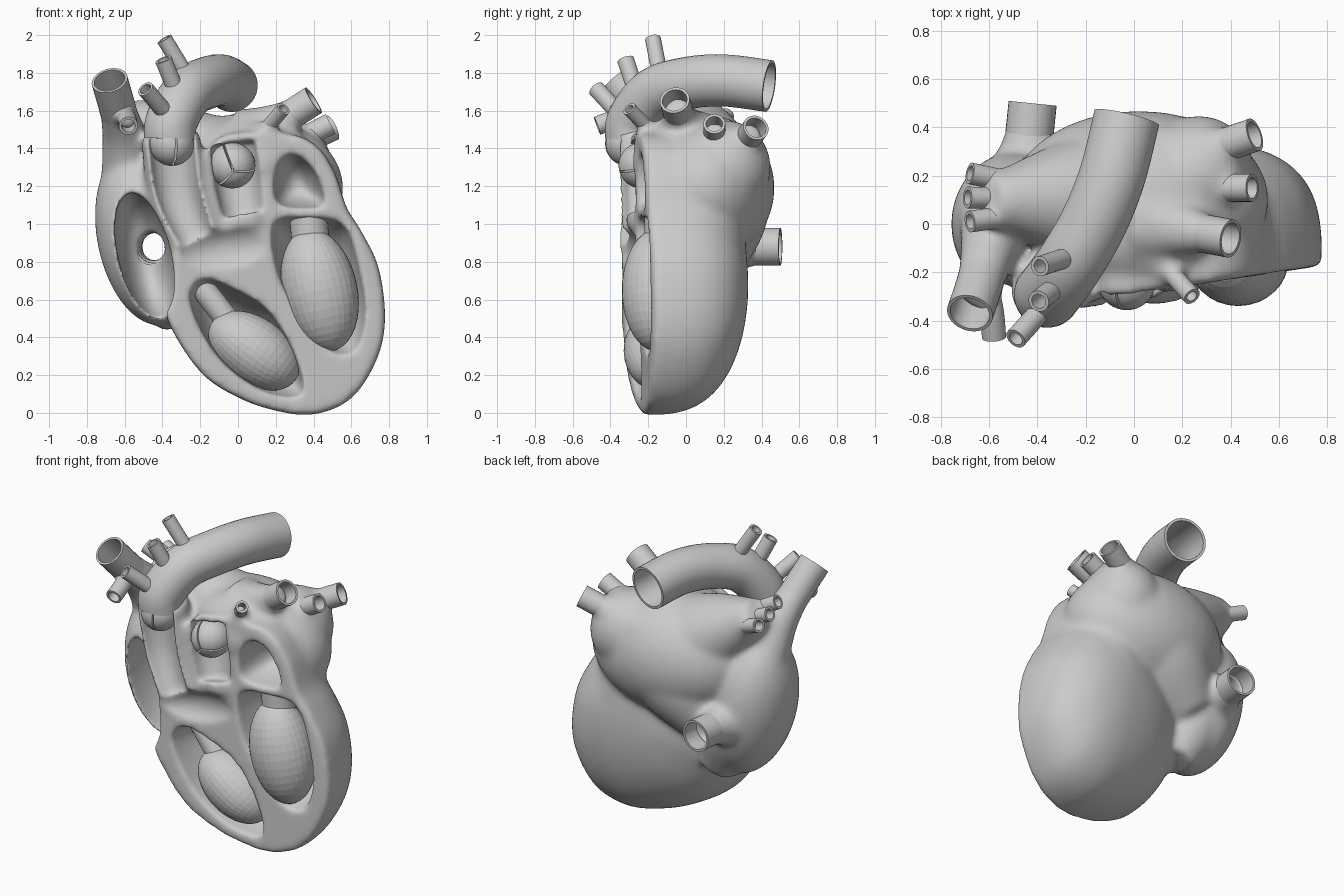
import bpy, bmesh, math
from mathutils import Vector, Quaternion

if "Cube" in bpy.data.objects:
    bpy.data.objects.remove(bpy.data.objects["Cube"])

def spline(pts, n, closed=False):
    """Catmull-Rom resampling, n steps per span."""
    p = [Vector(q) for q in pts]
    m, out = len(p), []
    for i in range(m if closed else m - 1):
        if closed:
            a, b, c, d = (p[(i + k) % m] for k in (-1, 0, 1, 2))
        else:
            a, b, c, d = p[max(i - 1, 0)], p[i], p[i + 1], p[min(i + 2, m - 1)]
        for k in range(n):
            t = k / n
            out.append(0.5 * (2 * b + (c - a) * t + (2 * a - 5 * b + 4 * c - d) * t ** 2
                              + (3 * b - a - 3 * c + d) * t ** 3))
    return out if closed else out + [p[-1]]

def add(name, bm):
    bmesh.ops.recalc_face_normals(bm, faces=bm.faces)
    me = bpy.data.meshes.new(name)
    bm.to_mesh(me)
    bm.free()
    ob = bpy.data.objects.new(name, me)
    bpy.context.collection.objects.link(ob)
    return ob

def loft(name, rings, loop=False):
    bm = bmesh.new()
    vs = [[bm.verts.new(v) for v in r] for r in rings]
    n = len(vs[0])
    for a, b in zip(vs, vs[1:] + vs[:1] if loop else vs[1:]):
        for i in range(n):
            bm.faces.new((a[i], a[(i + 1) % n], b[(i + 1) % n], b[i]))
    if not loop:
        bm.faces.new(vs[0])
        bm.faces.new(vs[-1])
    return add(name, bm)

def rings_along(path, radii, seg=32):
    q, old, out = None, None, []
    for i, c in enumerate(path):
        t = (path[min(i + 1, len(path) - 1)] - path[max(i - 1, 0)]).normalized()
        q = t.to_track_quat('Z', 'Y') if q is None else old.rotation_difference(t) @ q
        old = t
        out.append([c + q @ Vector((radii[i] * math.cos(a), radii[i] * math.sin(a), 0))
                    for a in (2 * math.pi * k / seg for k in range(seg))])
    return out

def solid_tube(name, pts, radii):
    path = spline(pts, 6)
    rr = [v.x for v in spline([(r, 0, 0) for r in radii], 6)]
    return loft(name, rings_along(path, rr))

def ellipsoid(name, c, r, tilt=0, u=32, v=20):
    bm = bmesh.new()
    bmesh.ops.create_uvsphere(bm, u_segments=u, v_segments=v, radius=1)
    q = Quaternion((0, 1, 0), tilt)
    for w in bm.verts:
        w.co = Vector(c) + q @ Vector((w.co.x * r[0], w.co.y * r[1], w.co.z * r[2]))
    return add(name, bm)

def pillow(name, outline, centre, y0, slope, depth):
    """Flat-fronted dome over an outline in the front plane."""
    edge = spline([(x, 0, z) for x, z in outline], 6, True)
    c, rings = Vector((centre[0], 0, centre[1])), []
    for k in range(19):
        t = math.pi / 2 * k / 18.3
        ring = [c + (p - c) * math.cos(t) for p in edge]
        rings.append([Vector((p.x, y0 + slope * p.x + depth * math.sin(t) ** .66, p.z)) for p in ring])
    return loft(name, rings)

def bake(ob):
    dg = bpy.context.evaluated_depsgraph_get()
    me = bpy.data.meshes.new_from_object(ob.evaluated_get(dg))
    ob.modifiers.clear()
    ob.data = me

def remesh(ob, size, passes):
    m = ob.modifiers.new("remesh", 'REMESH')
    m.mode, m.voxel_size = 'VOXEL', size
    s = ob.modifiers.new("smooth", 'SMOOTH')
    s.factor, s.iterations = 0.5, passes
    bake(ob)

solids, smooth_parts = [], []

def pipe(name, pts, r, wall=0.014, flare=1.7):
    """Open hollow vessel, plus a flared root merged into the heart wall."""
    path = spline(pts, 8)
    n = len(path)
    outer = rings_along(path, [r] * n)
    inner = rings_along(path, [r - wall] * n)
    smooth_parts.append(loft(name, outer + inner[::-1], True))
    if flare:
        k = max(3, int(n * 0.78))
        rr = [r * (0.98 + (flare - 1) * (1 - i / (k - 1)) ** 1.6) for i in range(k)]
        solids.append(loft(name + "_root", rings_along(path[:k], rr)))

# Ventricles and atria
solids += [
    pillow("ventricles", [(-.37, .48), (-.2, .215), (0, .08), (.2, .01), (.4, -.01), (.6, .075), (.735, .28),
                          (.78, .5), (.745, .77), (.655, .96), (.575, 1.09), (.51, 1.28), (.41, 1.42), (.25, 1.48),
                          (-.1, 1.46), (-.22, 1.2), (-.33, .9), (-.4, .68)], (.25, .72), -.29, .15, .575),
    ellipsoid("left_atrium", (.02, .1, 1.19), (.54, .37, .39)),
    ellipsoid("atrium_shoulder", (.27, .21, 1.3), (.23, .24, .25)),
    ellipsoid("atrium_roof", (.07, -.02, 1.33), (.34, .27, .24)),
    solid_tube("atrium_floor", [(.05, .13, 1.2), (-.14, .13, 1.0), (-.33, .12, .78)], [.33, .29, .18]),
    solid_tube("right_arm", [(0, .11, 1.2), (-.34, .1, 1.42), (-.6, .1, 1.58)], [.34, .22, .1]),
    ellipsoid("right_atrium", (-.49, 0, .93), (.257, .3, .475), -.2),
    solid_tube("right_atrium_floor", [(-.44, .06, .95), (-.38, .06, .72), (-.28, .03, .48)], [.24, .2, .13]),
    solid_tube("aorta_root", [(-.2, -.2, .85), (-.31, -.23, 1.15), (-.36, -.28, 1.48)], [.18, .17, .155]),
    solid_tube("pulmonary_root", [(.02, -.14, .98), (0, -.14, 1.2), (-.03, -.13, 1.43)], [.18, .17, .15]),
]

# Great vessels
pipe("upper_vena_cava", [(-.57, .02, 1.22), (-.6, -.1, 1.45), (-.64, -.25, 1.62), (-.68, -.37, 1.76)], .097)
pipe("vena_cava_branch", [(-.62, -.22, 1.6), (-.59, -.36, 1.56), (-.58, -.47, 1.52)], .05, flare=1.3)
pipe("lower_vena_cava", [(-.45, .14, .88), (-.44, .3, .88), (-.42, .5, .88)], .1, flare=2.5)
pipe("aortic_arch", [(-.36, -.29, 1.45), (-.35, -.28, 1.55), (-.27, -.17, 1.69), (-.17, 0, 1.745),
                     (-.09, .2, 1.76), (-.03, .44, 1.73)], .138, .016, None)
for i, (a, b, r) in enumerate([((-.36, -.33, 1.56), (-.49, -.475, 1.715), .045),
                               ((-.31, -.25, 1.66), (-.395, -.32, 1.87), .045),
                               ((-.25, -.13, 1.75), (-.39, -.175, 1.98), .042)]):
    pipe(f"arch_branch_{i + 1}", [a, b], r, flare=None)
# Pulmonary veins
for i, (a, b, r) in enumerate([((.08, 0, 1.45), (.4, -.06, 1.655), .08), ((.2, .15, 1.38), (.49, .15, 1.53), .058),
                               ((.18, .26, 1.36), (.5, .37, 1.51), .07), ((.08, -.12, 1.42), (.24, -.3, 1.61), .038),
                               ((-.4, .05, 1.5), (-.68, .01, 1.65), .045), ((-.4, .1, 1.48), (-.69, .11, 1.61), .045),
                               ((-.4, .15, 1.46), (-.68, .21, 1.57), .045)]):
    mid = Vector(a).lerp(Vector(b), .5)
    pipe(f"pulmonary_vein_{i + 1}", [a, mid, b], r, flare=2.5)

# Merge the wall into one smooth form
wall = solids[0]
bm = bmesh.new()
for ob in solids:
    bm.from_mesh(ob.data)
for ob in solids:
    bpy.data.objects.remove(ob)
wall = add("heart_wall", bm)
remesh(wall, .017, 10)

# Chambers and channels opened on the front
cutters = [
    pillow("cut_rv", [(-.26, .62), (-.18, .715), (-.02, .66), (.16, .55), (.3, .33), (.355, .09), (.15, .1),
                      (-.06, .24), (-.19, .42)], (.05, .4), -.5, 0, .6),
    pillow("cut_lv", [(.18, 1.01), (.38, 1.05), (.57, 1.01), (.66, .75), (.69, .5), (.63, .31), (.49, .31), (.34, .5),
                      (.21, .72)], (.45, .68), -.5, 0, .62),
    ellipsoid("cut_ra", (-.49, -.2, .83), (.142, .36, .345), -.25),
    pillow("cut_la", [(.18, 1.22), (.22, 1.35), (.31, 1.38), (.42, 1.28), (.47, 1.1), (.35, 1.075), (.21, 1.1)],
           (.32, 1.2), -.5, 0, .5),
    ellipsoid("cut_septum", (0, -.4, .87), (.34, .15, .14), -.1),
    solid_tube("cut_aorta", [(-.22, -.38, .93), (-.32, -.36, 1.17), (-.355, -.37, 1.47)], [.1, .115, .12]),
    solid_tube("cut_pulmonary", [(.03, -.32, 1.06), (0, -.29, 1.22), (-.03, -.27, 1.43)], [.115, .12, .12]),
    solid_tube("cut_vein", [(-.47, -.05, .88), (-.44, .3, .88), (-.42, .6, .88)], [.075] * 3),
]
bm = bmesh.new()
bmesh.ops.create_cube(bm, size=1)
for v in bm.verts:
    v.co = Vector((-.2 + v.co.x * .8, -.46 + v.co.y * .21, 1.13 + v.co.z * .64))
cutters.append(add("cut_front", bm))
for c in cutters:
    m = wall.modifiers.new(c.name, 'BOOLEAN')
    m.operation, m.object, m.solver = 'DIFFERENCE', c, 'EXACT'
bake(wall)
for c in cutters:
    bpy.data.objects.remove(c)
remesh(wall, .0125, 20)
smooth_parts.append(wall)

# Faceted muscle masses in the ventricles, with their stalks
ellipsoid("left_ventricle_mass", (.432, -.15, .65), (.2, .19, .33), -.22, 32, 20)
ellipsoid("right_ventricle_mass", (.085, -.15, .33), (.175, .18, .27), -.95, 32, 20)
smooth_parts += [
    solid_tube("left_stalk", [(.37, -.12, 1.08), (.38, -.12, .95), (.4, -.12, .8)], [.1] * 3),
    solid_tube("right_stalk", [(-.22, -.12, .7), (-.14, -.13, .6), (0, -.14, .42)], [.065] * 3),
]

# Three-leaflet valves: thirds of a ball with narrow gaps
def valve(name, c, r, axis, spin):
    q = Vector(axis).to_track_quat('Z', 'Y')
    for k in range(3):
        bm = bmesh.new()
        bmesh.ops.create_uvsphere(bm, u_segments=36, v_segments=20, radius=r)
        a = spin + k * 2 * math.pi / 3
        for ang in (a + math.pi / 2, a + math.pi / 6):
            n = Vector((math.cos(ang), math.sin(ang), 0))
            g = bmesh.ops.bisect_plane(bm, geom=bm.verts[:] + bm.edges[:] + bm.faces[:], plane_co=n * .005,
                                       plane_no=n, clear_inner=True)
            cut = [e for e in g["geom_cut"] if isinstance(e, bmesh.types.BMEdge)]
            bmesh.ops.holes_fill(bm, edges=cut)
        for v in bm.verts:
            v.co = Vector(c) + q @ v.co
        smooth_parts.append(add(f"{name}_{k + 1}", bm))

valve("aortic_valve", (-.35, -.31, 1.425), .118, (.05, -.25, -1), math.pi / 2)
valve("pulmonary_valve", (-.03, -.235, 1.31), .122, (.05, -1, -.25), math.pi / 2 + .4)

bpy.ops.object.select_all(action='DESELECT')
for ob in smooth_parts:
    ob.select_set(True)
bpy.context.view_layer.objects.active = wall
bpy.ops.object.shade_smooth_by_angle(angle=math.radians(55))
